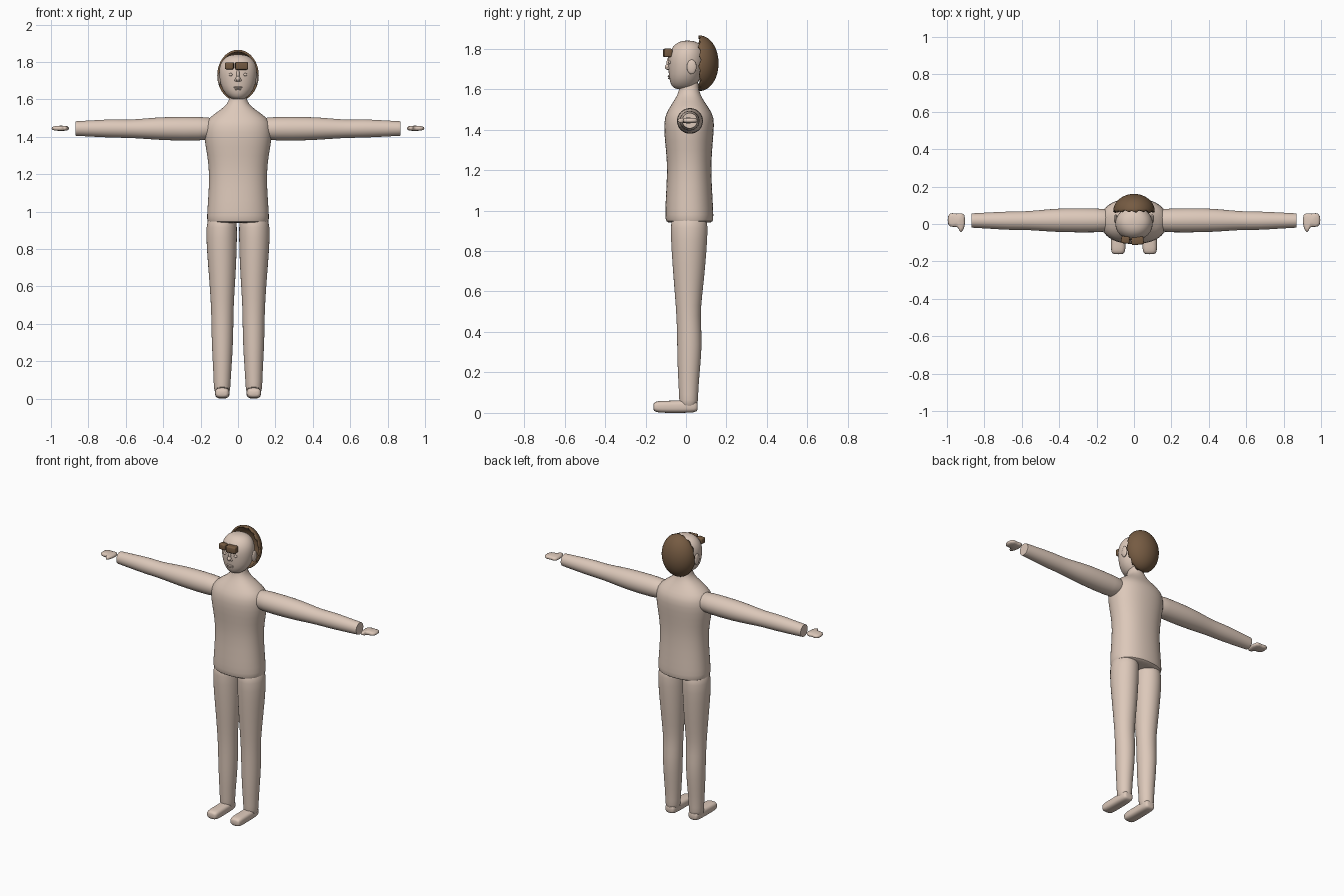
import bpy, bmesh, math
from mathutils import Matrix, Vector

cube = bpy.data.objects.get("Cube")
if cube:
    bpy.data.objects.remove(cube)


def material(name, rgb):
    m = bpy.data.materials.new(name)
    m.use_nodes = True
    m.diffuse_color = (*rgb, 1)
    m.node_tree.nodes["Principled BSDF"].inputs["Base Color"].default_value = (*rgb, 1)
    return m


SKIN = material("skin", (0.72, 0.58, 0.49))
BROWN = material("brown hair", (0.18, 0.105, 0.055))


def finish(name, bm, mat, subsurf=0, angle=50):
    bmesh.ops.recalc_face_normals(bm, faces=bm.faces)
    mesh = bpy.data.meshes.new(name)
    bm.to_mesh(mesh)
    bm.free()
    ob = bpy.data.objects.new(name, mesh)
    bpy.context.collection.objects.link(ob)
    mesh.materials.append(mat)
    if subsurf:
        mod = ob.modifiers.new("smooth", "SUBSURF")
        mod.levels = mod.render_levels = subsurf
    mesh.set_sharp_from_angle(angle=math.radians(angle))
    for p in mesh.polygons:
        p.use_smooth = True
    return ob


def loft(name, axis, sections, mat=SKIN, sides=24, power=1.0):
    """Rings along an axis; a section is (position, lo_a, hi_a, lo_b, hi_b)."""
    bm = bmesh.new()
    rings = []
    for t, a0, a1, b0, b1 in sections:
        ring = []
        for i in range(sides):
            ang = 2 * math.pi * i / sides
            c, s = math.cos(ang), math.sin(ang)
            a = (a0 + a1) / 2 + (a1 - a0) / 2 * math.copysign(abs(c) ** power, c)
            b = (b0 + b1) / 2 + (b1 - b0) / 2 * math.copysign(abs(s) ** power, s)
            co = {"x": (t, a, b), "y": (a, t, b), "z": (a, b, t)}[axis]
            ring.append(bm.verts.new(co))
        rings.append(ring)
    for r, q in zip(rings, rings[1:]):
        for i in range(sides):
            j = (i + 1) % sides
            bm.faces.new((r[i], r[j], q[j], q[i]))
    bm.faces.new(rings[0])
    bm.faces.new(rings[-1])
    return finish(name, bm, mat, 1)


def ball(name, center, radii, mat=SKIN):
    bm = bmesh.new()
    bmesh.ops.create_uvsphere(bm, u_segments=20, v_segments=12, radius=1)
    bm.transform(Matrix.Translation(center) @ Matrix.Diagonal((*radii, 1)))
    return finish(name, bm, mat)


# Torso with shoulders and neck: z, half width, front, back
torso = [(0.938, 0.150, -0.085, 0.12), (0.945, 0.165, -0.10, 0.135),
         (0.97, 0.168, -0.104, 0.137), (1.05, 0.162, -0.102, 0.133),
         (1.2, 0.153, -0.092, 0.124), (1.3, 0.165, -0.10, 0.13),
         (1.39, 0.183, -0.11, 0.138), (1.46, 0.182, -0.108, 0.141),
         (1.5, 0.160, -0.088, 0.118), (1.54, 0.10, -0.062, 0.09),
         (1.575, 0.055, -0.04, 0.07), (1.61, 0.045, -0.032, 0.062),
         (1.66, 0.045, -0.03, 0.06)]
loft("torso", "z", [(z, -w, w, f, b) for z, w, f, b in torso], power=0.9)

# Head
head = [(1.598, 0.03, -0.05, 0.03), (1.615, 0.055, -0.073, 0.05),
        (1.65, 0.085, -0.084, 0.07), (1.70, 0.099, -0.088, 0.088),
        (1.75, 0.103, -0.09, 0.095), (1.79, 0.096, -0.08, 0.092),
        (1.82, 0.075, -0.057, 0.075), (1.834, 0.05, -0.035, 0.052),
        (1.84, 0.02, -0.01, 0.025)]
loft("head", "z", [(z, -w, w, f, b) for z, w, f, b in head])

# Face details
ball("nose", (0, -0.085, 1.71), (0.013, 0.02, 0.016))
ball("nose_bridge", (0, -0.083, 1.73), (0.009, 0.013, 0.03))
ball("upper_lip", (0, -0.083, 1.664), (0.024, 0.008, 0.005))
ball("lower_lip", (0, -0.081, 1.654), (0.02, 0.008, 0.005))

# Legs, feet, arms and hands on both sides
leg = [(0.02, 0.046, 0.124, -0.03, 0.055), (0.06, 0.04, 0.13, -0.034, 0.06),
       (0.12, 0.038, 0.131, -0.036, 0.061), (0.22, 0.03, 0.137, -0.042, 0.07),
       (0.34, 0.025, 0.142, -0.044, 0.08), (0.44, 0.024, 0.143, -0.046, 0.074),
       (0.52, 0.022, 0.146, -0.05, 0.073), (0.66, 0.012, 0.156, -0.062, 0.09),
       (0.80, 0.006, 0.168, -0.072, 0.102), (0.92, 0.004, 0.172, -0.078, 0.11),
       (1.0, 0.01, 0.155, -0.07, 0.10)]
foot = [(-0.162, 0.062, 0.108, 0.016, 0.044), (-0.155, 0.05, 0.12, 0.006, 0.055),
        (-0.13, 0.044, 0.124, 0, 0.06), (-0.06, 0.046, 0.122, 0, 0.06),
        (0.03, 0.046, 0.122, 0, 0.065), (0.052, 0.052, 0.116, 0.006, 0.06),
        (0.058, 0.062, 0.108, 0.016, 0.045)]
arm = [(0.10, -0.04, 0.08, 1.39, 1.50), (0.2, -0.046, 0.084, 1.377, 1.508),
       (0.38, -0.045, 0.086, 1.38, 1.507), (0.48, -0.039, 0.077, 1.387, 1.5),
       (0.58, -0.031, 0.067, 1.394, 1.49), (0.66, -0.033, 0.068, 1.394, 1.495),
       (0.78, -0.025, 0.062, 1.4, 1.488), (0.868, -0.02, 0.057, 1.405, 1.483),
       (0.87, -0.02, 0.057, 1.405, 1.483), (0.87, -0.015, 0.052, 1.41, 1.478)]
palm = [(0.90, 0.058), (0.93, 0.06), (0.95, 0.055), (0.97, 0.062), (1.0, 0.056),
        (1.0, -0.014), (0.97, -0.018), (0.938, -0.015), (0.935, -0.042),
        (0.92, -0.05), (0.908, -0.03), (0.90, 0)]


def flip(section, side):
    t, a0, a1, b0, b1 = section
    return (t, side * a0, side * a1, b0, b1)


for side, label in ((1, "left"), (-1, "right")):
    loft(label + "_leg", "z", [flip(s, side) for s in leg])
    loft(label + "_foot", "y", [flip(s, side) for s in foot], power=0.7)
    loft(label + "_arm", "x", [(side * s[0], *s[1:]) for s in arm])

    bm = bmesh.new()
    layers = []
    for z, shrink in ((1.43, 0.85), (1.445, 1), (1.46, 0.85)):
        layers.append([bm.verts.new((side * (0.95 + (x - 0.95) * shrink),
                                     0.02 + (y - 0.02) * shrink, z)) for x, y in palm])
    for low, high in zip(layers, layers[1:]):
        for i in range(len(palm)):
            j = (i + 1) % len(palm)
            bm.faces.new((low[i], low[j], high[j], high[i]))
    bm.faces.new(layers[0])
    bm.faces.new(layers[-1])
    finish(label + "_hand", bm, SKIN, 1, 180)

    ball(label + "_ear", (side * 0.098, 0.028, 1.71), (0.01, 0.024, 0.036))
    ball(label + "_eye", (side * 0.039, -0.08, 1.732), (0.01, 0.008, 0.008))
    ball(label + "_nostril", (side * 0.011, -0.086, 1.703), (0.008, 0.009, 0.007))

# Hair: open half shell with a ragged rim
bm = bmesh.new()
bmesh.ops.create_uvsphere(bm, u_segments=48, v_segments=24, radius=1)
bm.transform(Matrix.Rotation(math.pi / 2, 4, "X"))
bmesh.ops.delete(bm, geom=[v for v in bm.verts if v.co.y < -0.01], context="VERTS")
for v in bm.verts:
    if abs(v.co.y) < 0.01:
        ang = math.atan2(v.co.z, v.co.x)
        v.co.y += 0.06 * math.sin(16 * ang) + 0.03 * math.sin(7 * ang)
bm.transform(Matrix.Translation((0, 0.068, 1.728)) @ Matrix.Diagonal((0.111, 0.093, 0.137, 1)))
hair = finish("hair", bm, BROWN)
shell = hair.modifiers.new("thickness", "SOLIDIFY")
shell.thickness = 0.012
shell.offset = -1

# Rounded brow blocks
for name, center, size, turn in (("right_brow", (-0.046, -0.085, 1.779), (0.046, 0.038, 0.038), -0.1),
                                 ("left_brow", (0.019, -0.09, 1.779), (0.066, 0.042, 0.042), 0.1)):
    bm = bmesh.new()
    bmesh.ops.create_cube(bm, size=1)
    bm.transform(Matrix.Translation(center) @ Matrix.Rotation(turn, 4, "Z")
                 @ Matrix.Diagonal((*size, 1)))
    brow = finish(name, bm, BROWN, 0, 180)
    bev = brow.modifiers.new("round", "BEVEL")
    bev.width = 0.008
    bev.segments = 3
